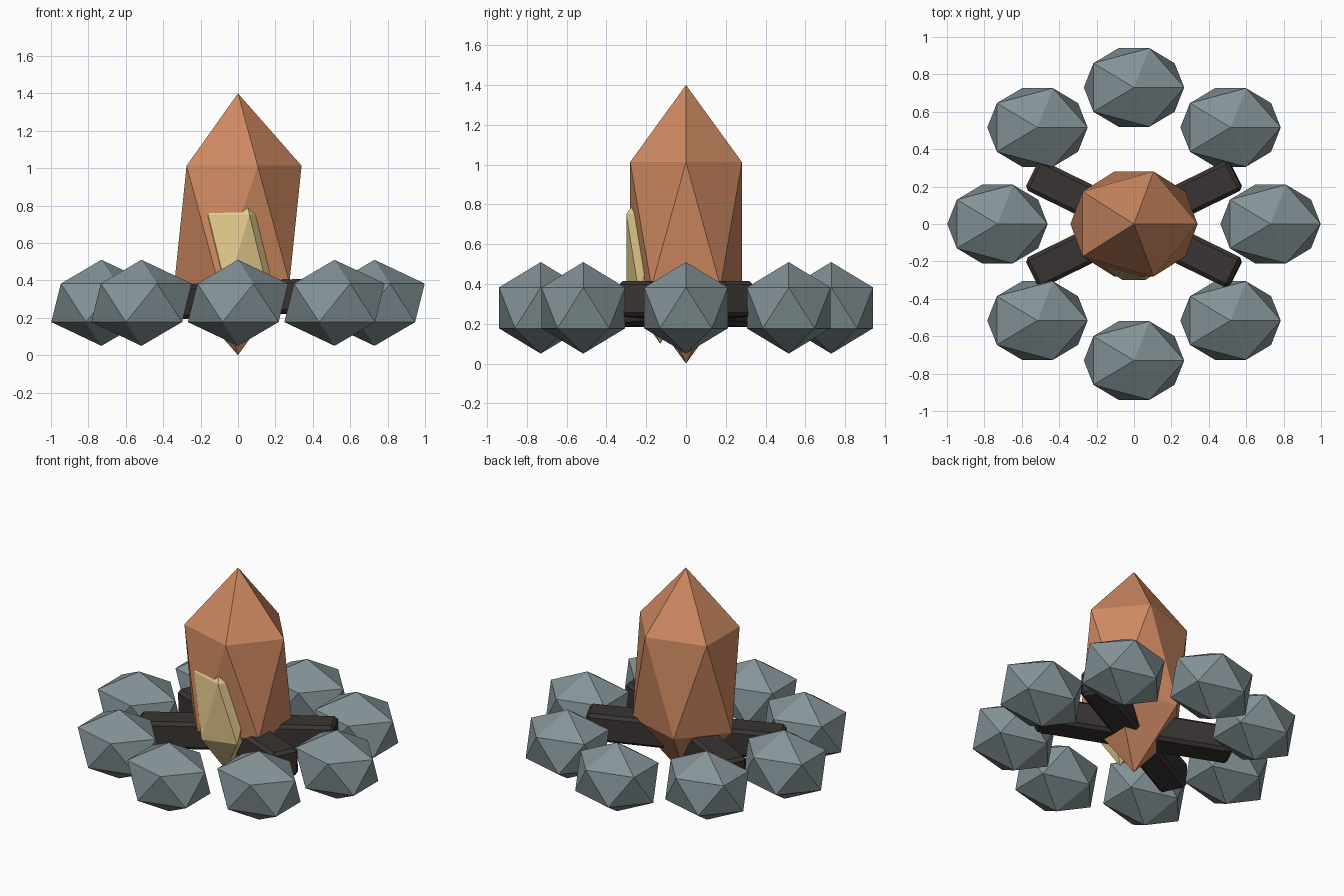
import bpy
from math import cos, sin, pi

if "Cube" in bpy.data.objects:
    bpy.data.objects.remove(bpy.data.objects["Cube"])


def material(name, rgb):
    m = bpy.data.materials.new(name)
    m.diffuse_color = (*rgb, 1)
    m.use_nodes = True
    m.node_tree.nodes["Principled BSDF"].inputs["Base Color"].default_value = m.diffuse_color
    return m


def gem(name, loc, scale, mat):
    """Stretched 20-sided faceted lump."""
    bpy.ops.mesh.primitive_ico_sphere_add(subdivisions=1, radius=1, location=loc)
    ob = bpy.context.object
    ob.name = name
    ob.scale = scale
    ob.data.materials.append(mat)


def log(name, angle, mat):
    """Square bar with chamfered edges, slightly raised at its +x end."""
    bpy.ops.mesh.primitive_cube_add(size=1, location=(0, 0, 0.30))
    ob = bpy.context.object
    ob.name = name
    ob.scale = (1.21, 0.18, 0.18)
    bpy.ops.object.transform_apply(location=False, rotation=False, scale=True)
    ob.rotation_euler = (0, -0.045, angle)
    bevel = ob.modifiers.new("chamfer", 'BEVEL')
    bevel.width = 0.02
    bevel.segments = 1
    ob.data.materials.append(mat)


stone = material("stone", (0.23, 0.29, 0.31))
wood = material("charred_wood", (0.04, 0.034, 0.032))
orange = material("flame_orange", (0.62, 0.25, 0.12))
yellow = material("flame_yellow", (0.78, 0.60, 0.27))

# Ring of stones, all facing the same way
for i in range(8):
    a = i * pi / 4
    gem(f"stone_{i + 1}", (0.73 * cos(a), 0.73 * sin(a), 0.28), (0.30, 0.247, 0.23), stone)

# Crossed logs
for side, sign in (("a", 1), ("b", -1)):
    log(f"log_{side}", sign * 0.455, wood)

# Outer flame with a smaller one breaking through its front
gem("outer_flame", (0, 0, 0.70), (0.38, 0.33, 0.70), orange)
gem("inner_flame", (0, -0.13, 0.55), (0.22, 0.20, 0.45), yellow)
